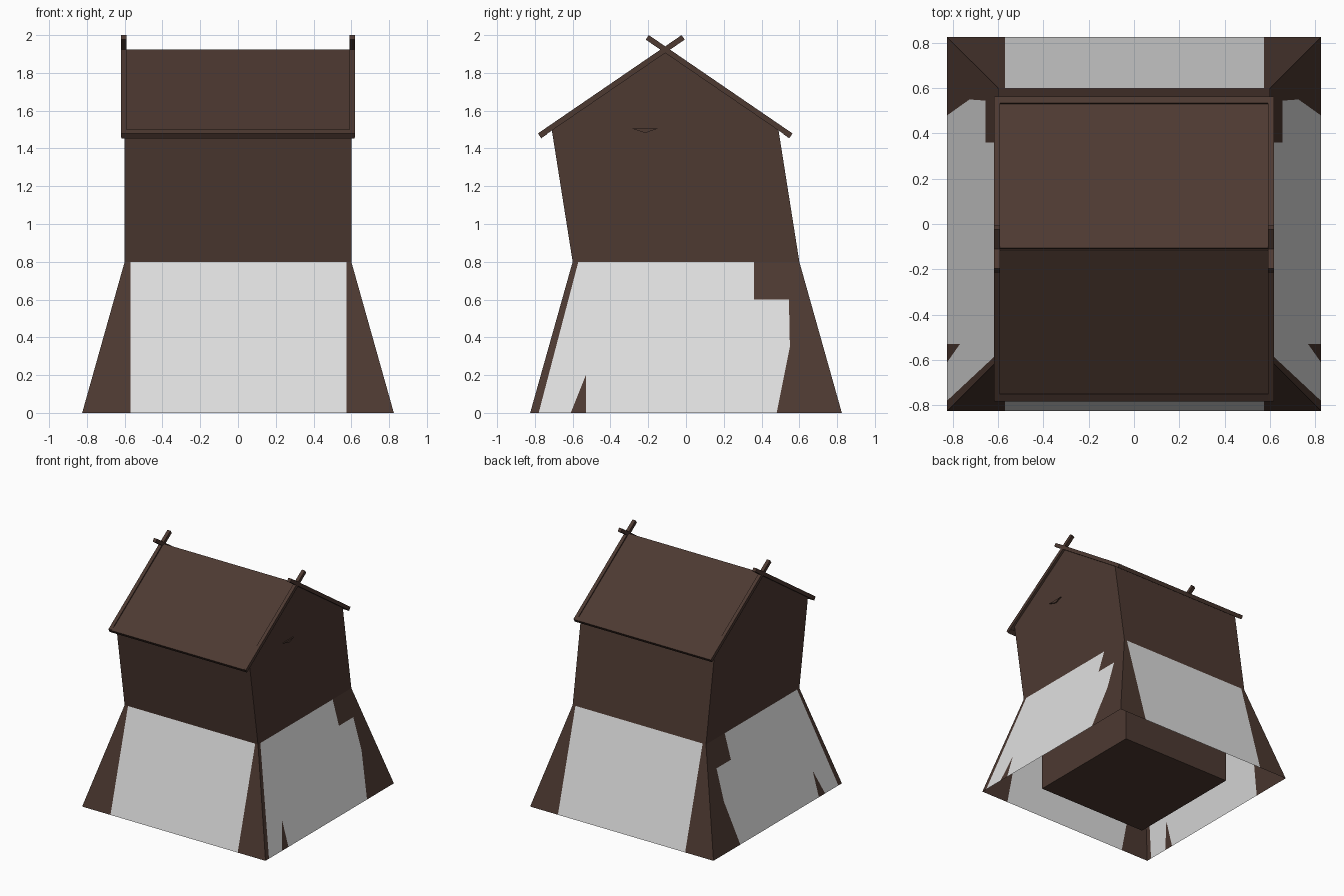
import bpy, bmesh
from mathutils import Vector

if "Cube" in bpy.data.objects:
    bpy.data.objects.remove(bpy.data.objects["Cube"])


def material(name, rgb):
    m = bpy.data.materials.new(name)
    m.diffuse_color = (*rgb, 1)
    m.use_nodes = True
    m.node_tree.nodes["Principled BSDF"].inputs["Base Color"].default_value = m.diffuse_color
    return m


WOOD = material("dark brown wood", (0.074, 0.041, 0.031))
PLASTER = material("pale plaster", (0.74, 0.74, 0.74))
RIDGE_Y, RIDGE_Z = -0.11, 1.925


def finish(name, bm, mats):
    me = bpy.data.meshes.new(name)
    bm.to_mesh(me)
    bm.free()
    for m in mats:
        me.materials.append(m)
    ob = bpy.data.objects.new(name, me)
    bpy.context.collection.objects.link(ob)
    return ob


def prism(name, profile, x0, x1):
    """Solid from a (y, z) profile stretched between x0 and x1."""
    bm = bmesh.new()
    a = [bm.verts.new((x0, y, z)) for y, z in profile]
    b = [bm.verts.new((x1, y, z)) for y, z in profile]
    bm.faces.new(a)
    bm.faces.new(b[::-1])
    n = len(profile)
    for i in range(n):
        j = (i + 1) % n
        bm.faces.new((a[i], b[i], b[j], a[j]))
    bmesh.ops.recalc_face_normals(bm, faces=bm.faces)
    return finish(name, bm, [WOOD])


def sloped(name, start, end, thick, x0, x1):
    """Board along a (y, z) line, centred on it."""
    s, e = Vector(start), Vector(end)
    d = (e - s).normalized()
    n = Vector((-d.y, d.x)) * thick / 2
    return prism(name, [s - n, e - n, e + n, s + n], x0, x1)


# Flared skirt: flat wood and plaster pieces laid out on four sloping sides
def skirt_side(name, pieces, to_3d):
    bm = bmesh.new()
    for mat, pts in pieces:
        f = bm.faces.new([bm.verts.new(to_3d(u, z, 0.825 - 0.28125 * z)) for u, z in pts])
        f.material_index = mat
        f.normal_update()
        c = f.calc_center_median()
        if f.normal.dot(Vector((c.x, c.y, 0)) if abs(f.normal.x) < 0 else to_3d(0, 0, 1)) < 0:
            f.normal_flip()
    bmesh.ops.remove_doubles(bm, verts=bm.verts, dist=0.0005)
    return finish(name, bm, [WOOD, PLASTER])


plain = [
    (1, [(-.57, 0), (.575, 0), (.575, .8), (-.57, .8)]),
    (0, [(-.825, 0), (-.57, 0), (-.57, .8), (-.6, .8)]),
    (0, [(.575, 0), (.825, 0), (.6, .8), (.575, .8)]),
]
broken = [
    (1, [(-.57, .8), (.36, .8), (.36, .6), (.545, .6), (.55, .35), (.48, 0),
         (-.53, 0), (-.53, .2), (-.61, 0), (-.78, 0)]),
    (0, [(.36, .8), (.6, .8), (.825, 0), (.48, 0), (.55, .35), (.545, .6), (.36, .6)]),
    (0, [(-.6, .8), (-.57, .8), (-.78, 0), (-.825, 0)]),
    (0, [(-.61, 0), (-.53, .2), (-.53, 0)]),
]
for s, fb, lr in ((-1, "front", "left"), (1, "back", "right")):
    skirt_side(fb + "_skirt", plain, lambda u, z, h: Vector((u, s * h, z)))
    skirt_side(lr + "_skirt", broken, lambda u, z, h: Vector((s * h, u, z)))

# Central base block standing inside the open skirt
prism("base_block", [(-.5, .003), (.5, .003), (.5, .8), (-.5, .8)], -.5, .5)

# Upper storey, leaning towards the front
prism("upper_storey", [(-.6, .8), (.6, .8), (.49, 1.495), (RIDGE_Y, 1.91), (-.71, 1.495)], -.6, .6)

# Roof panels, eave boards and crossed gable boards
for s, side in ((-1, "front"), (1, "back")):
    def out(dy, z):
        return (RIDGE_Y + s * dy, z)
    sloped(side + "_roof", out(0, RIDGE_Z - .008), out(.655, 1.472), .018, -.6, .6)
    sloped(side + "_eave_board", out(.635, 1.487), out(.665, 1.466), .03, -.617, .617)
    for x, end in ((-.605, "left"), (.605, "right")):
        sloped(f"{side}_{end}_gable_board", out(.662, 1.47), out(-.095, 1.988),
               .029, x - .014, x + .014)

# Small peg wedge on the right gable
prism("gable_peg", [(-.285, 1.505), (-.15, 1.505), (-.215, 1.482)], .595, .61)
